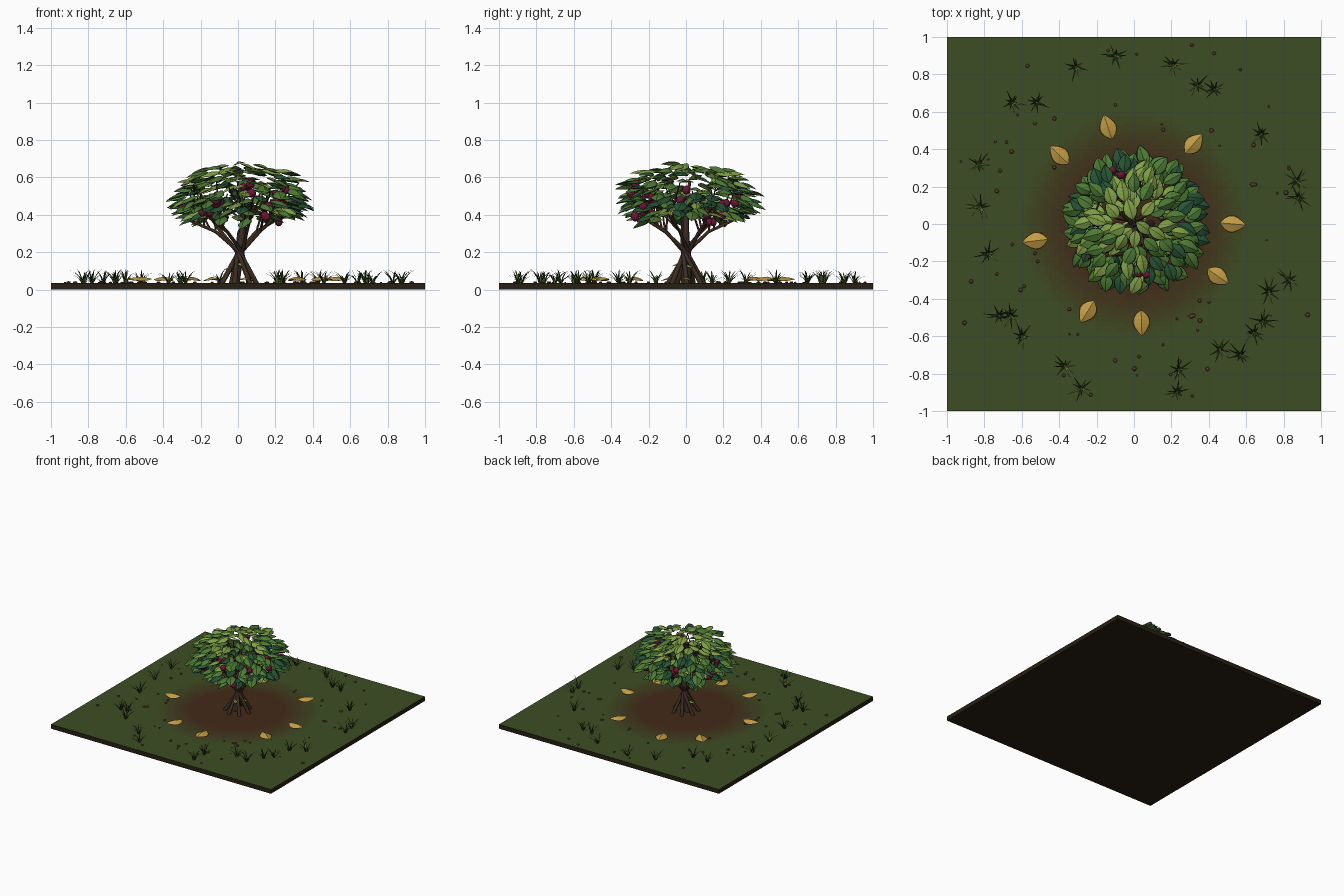
import bpy, math, random
from mathutils import Vector, Matrix, Euler

if "Cube" in bpy.data.objects:
    bpy.data.objects.remove(bpy.data.objects["Cube"])

R = random.Random(7)
TOP = 0.035


def mat(name, r, g, b):
    m = bpy.data.materials.new(name)
    m.diffuse_color = [c ** 2.2 for c in (r, g, b)] + [1]
    m.use_nodes = True
    m.node_tree.nodes["Principled BSDF"].inputs["Base Color"].default_value = m.diffuse_color
    return m


class Part:
    """Collects vertices and faces of one object."""
    def __init__(self, name, mats):
        self.name, self.mats, self.v, self.f, self.m = name, mats, [], [], []

    def add(self, verts, faces, idx):
        n = len(self.v)
        self.v += [tuple(p) for p in verts]
        self.f += [tuple(i + n for i in f) for f in faces]
        self.m += idx if isinstance(idx, list) else [idx] * len(faces)

    def build(self, smooth=False):
        me = bpy.data.meshes.new(self.name)
        me.from_pydata(self.v, [], self.f)
        for m in self.mats:
            me.materials.append(m)
        me.polygons.foreach_set("material_index", self.m)
        me.polygons.foreach_set("use_smooth", [smooth] * len(self.f))
        me.update()
        ob = bpy.data.objects.new(self.name, me)
        bpy.context.collection.objects.link(ob)
        return ob


def add_leaf(part, pos, heading, pitch, roll, length, width, colour, droop=0.2):
    # Folded, drooping ovate blade with a dark rim (material 0)
    prof = [0.1, 0.66, 0.96, 1.0, 0.8, 0.46, 0.03]
    cols = [-1, -0.86, 0, 0.86, 1]
    M = Matrix.Translation(pos) @ Euler((roll, -pitch, heading)).to_matrix().to_4x4()
    verts, faces, idx = [], [], []
    for i, p in enumerate(prof):
        t = i / (len(prof) - 1)
        for c in cols:
            z = length * (0.3 * t - (0.3 + droop) * t * t) - 0.22 * width * p * abs(c)
            verts.append(M @ Vector((t * length, c * p * width / 2, z)))
    for i in range(len(prof) - 1):
        for j in range(4):
            a = i * 5 + j
            faces.append((a, a + 5, a + 6, a + 1))
            idx.append(0 if j in (0, 3) else colour)
    part.add(verts, faces, idx)


def tube(name, paths, material):
    # Tapered stems: each path is (points, start radius, end radius)
    cu = bpy.data.curves.new(name, 'CURVE')
    cu.dimensions, cu.bevel_depth, cu.bevel_resolution = '3D', 1.0, 1
    cu.use_fill_caps = True
    for pts, r0, r1 in paths:
        s = cu.splines.new('POLY')
        s.points.add(len(pts) - 1)
        for i, p in enumerate(pts):
            s.points[i].co = (*p, 1)
            s.points[i].radius = r0 + (r1 - r0) * i / (len(pts) - 1)
    cu.materials.append(material)
    ob = bpy.data.objects.new(name, cu)
    bpy.context.collection.objects.link(ob)


# Ground slab sides and bottom
slab = Part("ground_slab", [mat("earth", 0.17, 0.14, 0.10)])
c = [(-1, -1), (1, -1), (1, 1), (-1, 1)]
slab.add([(x, y, 0) for x, y in c] + [(x, y, TOP) for x, y in c],
         [(3, 2, 1, 0)] + [(i, (i + 1) % 4, (i + 1) % 4 + 4, i + 4) for i in range(4)], 0)
slab.build()

# Grass surface blending to bare soil round the bush
L = 10
shades = [mat(f"ground_{i}", *(a + (b - a) * i / (L - 1) for a, b in
          zip((0.27, 0.18, 0.12), (0.25, 0.31, 0.16)))) for i in range(L)]
surf = Part("ground_surface", shades)
N = 80
gv = [(-1 + 2 * i / N, -1 + 2 * j / N, TOP) for j in range(N + 1) for i in range(N + 1)]
gf, gi = [], []
for j in range(N):
    for i in range(N):
        a = j * (N + 1) + i
        gf.append((a, a + 1, a + N + 2, a + N + 1))
        d = math.hypot(-1 + (2 * i + 1) / N, -1 + (2 * j + 1) / N)
        gi.append(max(0, min(L - 1, int((d - 0.33) / 0.3 * L))))
surf.add(gv, gf, gi)
surf.build()

# Stems: thick trunk plus leaning stems that cross near the middle
bark = mat("bark", 0.25, 0.19, 0.15)
tube("trunk", [([(-0.02, 0, 0.03), (0, 0.005, 0.15), (0.02, 0, 0.28), (0.03, 0, 0.42),
                 (0.0, 0.02, 0.58)], 0.03, 0.008)], bark)
stems, twigs = [], []
for k in range(7):
    a = 2 * math.pi * k / 7 + 0.5
    d = Vector((math.cos(a), math.sin(a), 0))
    s = Vector((-d.y, d.x, 0)) * 0.015
    z1 = R.uniform(0.37, 0.44)
    pts = [-0.1 * d + Vector((0, 0, 0.03)), s + Vector((0.01, 0, 0.2)),
           0.12 * d + s + Vector((0, 0, 0.31)), 0.27 * d + Vector((0, 0, z1))]
    stems.append((pts, 0.014, 0.007))
    for q in range(5):
        b = a + (q - 2) * 0.3
        base = pts[2].lerp(pts[3], q / 5)
        r = R.uniform(0.15, 0.33)
        tip = Vector((math.cos(b) * r, math.sin(b) * r, R.uniform(0.45, 0.6)))
        twigs.append(([base, base.lerp(tip, 0.5) + Vector((0, 0, 0.015)), tip], 0.006, 0.003))
tube("leaning_stems", stems, bark)
tube("twigs", twigs, bark)

# Canopy leaves: shell over a flattened dome, plus inner fill
leaves = Part("canopy_leaves", [mat("leaf_rim", 0.10, 0.17, 0.09), mat("leaf_dark", 0.17, 0.33, 0.22),
                                mat("leaf_mid", 0.31, 0.48, 0.22), mat("leaf_light", 0.50, 0.62, 0.28)])
n = 190
for i in range(n + 60):
    if i < n:
        h, k = 1 - 1.75 * (i + 0.5) / n, R.uniform(0.86, 1.03)
    else:
        h, k = R.uniform(-0.6, 0.9), R.uniform(0.4, 0.8)
    a = i * 2.39996 + R.uniform(-0.2, 0.2)
    r = 0.34 * k * math.sqrt(1 - h * h)
    z = 0.49 + h * k * (0.19 if h > 0 else 0.14)
    rr = max(0, r - 0.03)
    pos = Vector((rr * math.cos(a) + 0.01, rr * math.sin(a) + 0.01, z))
    u = r / 0.34 + R.uniform(-0.35, 0.35)
    col = 3 if u < 0.62 else 2 if u < 0.95 else 1
    add_leaf(leaves, pos, a + R.uniform(-0.6, 0.6), 0.1 * h - 0.12 + R.uniform(-0.2, 0.2),
             R.uniform(-0.3, 0.3), R.uniform(0.095, 0.125), R.uniform(0.065, 0.08), col)
for a, z in ((0.4, 0.13), (3.3, 0.12), (5.0, 0.14)):   # sprouts on the trunk
    add_leaf(leaves, Vector((0, 0, z)), a, 0, 0, 0.08, 0.04, 3)
leaves.build()

# Fruit clusters
fruit = Part("fruits", [mat("fruit", 0.42, 0.11, 0.22)])


def ball(part, ctr, rad, seg, rings, colour, squash=1):
    v = [ctr + Vector((0, 0, rad * squash))]
    for j in range(1, rings):
        t = math.pi * j / rings
        v += [ctr + rad * Vector((math.sin(t) * math.cos(2 * math.pi * i / seg),
              math.sin(t) * math.sin(2 * math.pi * i / seg), math.cos(t) * squash)) for i in range(seg)]
    v.append(ctr - Vector((0, 0, rad * squash)))
    f = []
    for i in range(seg):
        k = (i + 1) % seg
        f.append((0, 1 + i, 1 + k))
        for j in range(rings - 2):
            b = 1 + j * seg
            f.append((b + i, b + seg + i, b + seg + k, b + k))
        b = 1 + (rings - 2) * seg
        f.append((b + i, len(v) - 1, b + k))
    part.add(v, f, colour)


for x, y, z in ((-0.18, -0.22, 0.41), (-0.14, -0.27, 0.49), (0.15, -0.25, 0.41), (0.06, -0.26, 0.53),
                (0.2, -0.19, 0.5), (0.28, 0.0, 0.51), (0.23, 0.13, 0.37), (0.22, 0.21, 0.43),
                (-0.1, 0.28, 0.47), (-0.27, 0.08, 0.45)):
    for k in range(3):
        p = Vector((x, y, z)) + Vector([R.uniform(-0.035, 0.035) for _ in range(3)])
        ball(fruit, p, R.uniform(0.019, 0.025), 10, 7, 0, 1.05)
fruit.build(True)

# Fallen yellow leaves, radial round the bush
fallen = Part("fallen_leaves", [mat("fallen_rim", 0.36, 0.26, 0.10), mat("fallen", 0.76, 0.61, 0.28)])
for x, y in ((0.53, 0), (0.32, 0.43), (-0.14, 0.52), (-0.4, 0.37), (-0.53, -0.09),
             (-0.25, -0.47), (0.04, -0.53), (0.45, -0.28)):
    a = math.atan2(y, x) + R.uniform(-0.1, 0.1)
    add_leaf(fallen, Vector((x - 0.068 * math.cos(a), y - 0.068 * math.sin(a), 0.058)),
             a, 0, 0, 0.136, 0.095, 1, 0.02)
fallen.build()

# Grass tufts of curved tapering blades
grass = Part("grass_tufts", [mat("grass_dark", 0.16, 0.23, 0.11), mat("grass_light", 0.36, 0.44, 0.20)])
TUFTS = ((-.31, .84), (-.1, .9), (.21, .85), (.34, .74), (.43, .72), (.68, .48), (.87, .23), (.88, .14),
         (.83, -.3), (.72, -.36), (.69, -.52), (.64, -.58), (.57, -.7), (.46, -.67), (.24, -.78),
         (.23, -.9), (-.28, -.88), (-.37, -.76), (-.6, -.6), (-.66, -.49), (-.72, -.49), (-.78, -.16),
         (-.82, .09), (-.83, .32), (-.65, .65), (-.52, .65))
for x, y in TUFTS:
    for k in range(9):
        a = 2 * math.pi * k / 9 + R.uniform(-0.3, 0.3)
        d, s = Vector((math.cos(a), math.sin(a), 0)), Vector((-math.sin(a), math.cos(a), 0))
        out, h, v = R.uniform(0.03, 0.08), R.uniform(0.035, 0.075), []
        for t, w in ((0, 0.005), (0.35, 0.0045), (0.7, 0.003), (1, 0.0004)):
            p = Vector((x, y, TOP)) + d * (0.006 + out * t ** 1.4) + Vector((0, 0, h * (1.5 * t - 0.5 * t * t)))
            v += [p - s * w, p + s * w]
        grass.add(v, [(i, i + 2, i + 3, i + 1) for i in (0, 2, 4)], R.choice((0, 0, 1)))
grass.build()

# Pebbles
peb = Part("pebbles", [mat("pebble", 0.38, 0.27, 0.19)])
for k in range(70):
    a, r = R.uniform(0, 2 * math.pi), R.uniform(0.5, 1.05)
    p = Vector((r * math.cos(a), r * math.sin(a), TOP + 0.003))
    if max(abs(p.x), abs(p.y)) < 0.96:
        ball(peb, p, R.uniform(0.006, 0.014), 6, 4, 0, 0.6)
peb.build()
